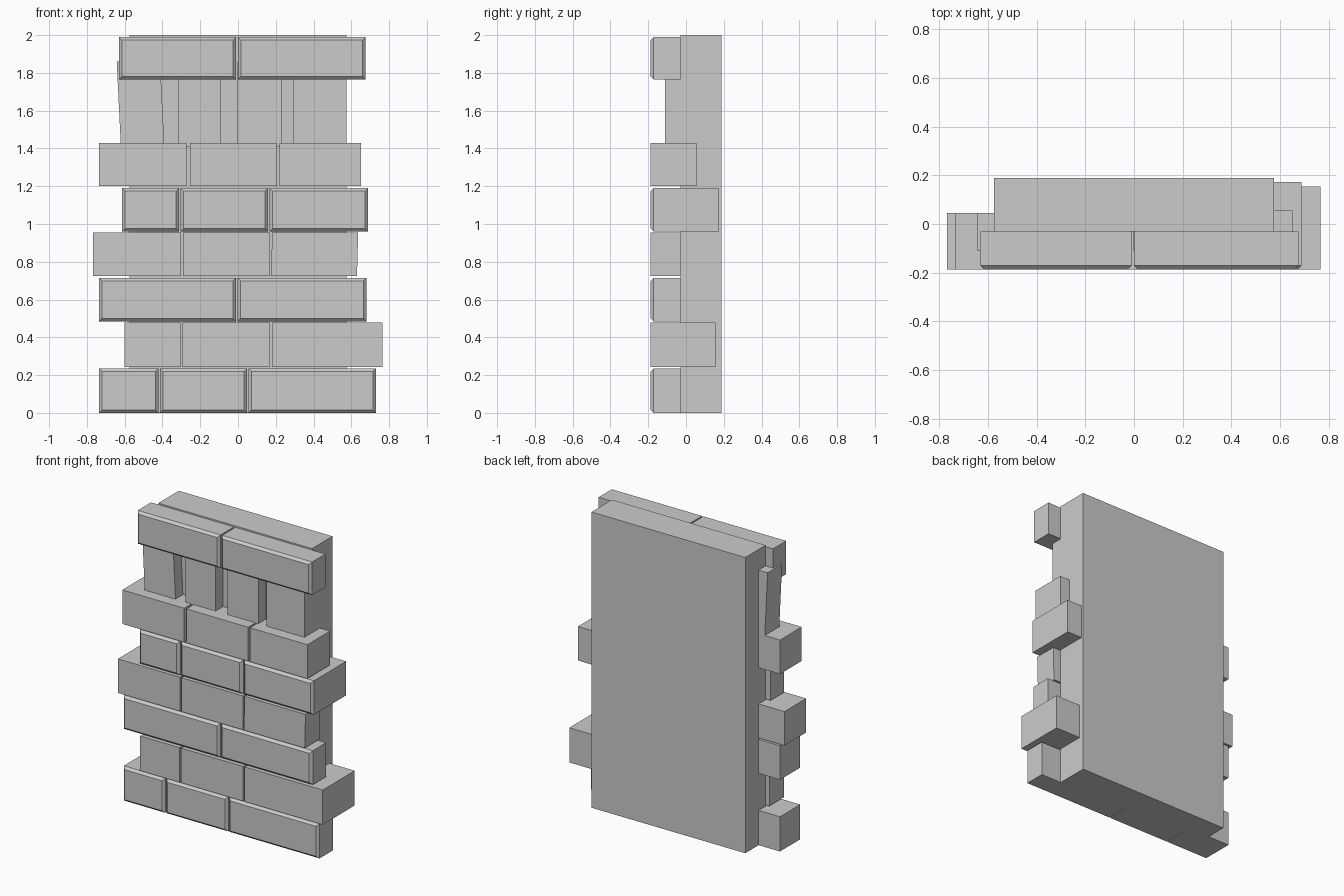
import bpy, bmesh

if "Cube" in bpy.data.objects:
    bpy.data.objects.remove(bpy.data.objects["Cube"])

FRONT, BACK, WALL = -0.187, 0.188, -0.03


def block(name, x0, x1, y0, y1, z0, z1, chamfer=0.0, lean=0.0):
    """Box with optional chamfered front rim and sideways lean at the top."""
    bm = bmesh.new()
    bmesh.ops.create_cube(bm, size=1)
    for v in bm.verts:
        top = v.co.z > 0
        v.co = (x1 if v.co.x > 0 else x0,
                y1 if v.co.y > 0 else y0,
                z1 if top else z0)
        if top:
            v.co.x += lean
    if chamfer:
        rim = [e for e in bm.edges if all(v.co.y < y0 + 1e-5 for v in e.verts)]
        bmesh.ops.bevel(bm, geom=rim, offset=chamfer, segments=1,
                        affect='EDGES', profile=0.5)
    bmesh.ops.recalc_face_normals(bm, faces=bm.faces)
    mesh = bpy.data.meshes.new(name)
    bm.to_mesh(mesh)
    bm.free()
    obj = bpy.data.objects.new(name, mesh)
    bpy.context.collection.objects.link(obj)
    return obj


# Backing slab
block("wall_core", -0.575, 0.575, WALL, BACK, 0, 2)

# Horizontal courses: z range, chamfered?, bricks as (x0, x1, back y)
courses = [
    (0.000, 0.235, True, [(-0.735, -0.422, 0.045), (-0.414, 0.048, WALL), (0.056, 0.73, WALL)]),
    (0.243, 0.478, False, [(-0.602, -0.305, WALL), (-0.295, 0.17, WALL), (0.18, 0.765, 0.155)]),
    (0.485, 0.715, True, [(-0.735, -0.01, 0.045), (-0.003, 0.68, WALL)]),
    (0.725, 0.955, False, [(-0.768, -0.302, 0.045), (-0.292, 0.167, WALL), (0.175, 0.63, WALL)]),
    (0.960, 1.190, True, [(-0.613, -0.312, WALL), (-0.304, 0.16, WALL), (0.167, 0.688, 0.173)]),
    (1.200, 1.430, False, [(-0.735, -0.272, 0.045), (-0.255, 0.207, WALL), (0.22, 0.65, 0.055)]),
    (1.765, 1.990, True, [(-0.63, -0.01, WALL), (0.0, 0.675, WALL)]),
]
for row, (z0, z1, chamfered, bricks) in enumerate(courses, 1):
    for col, (x0, x1, back) in enumerate(bricks, 1):
        lean = 0.006 if (row, col) == (4, 3) else 0.0
        block(f"course_{row}_brick_{col}", x0, x1, FRONT, back, z0, z1,
              0.016 if chamfered else 0.0, lean)

# Recessed upright bricks below the top course; the first one leans outward
uprights = [(-0.62, -0.39, 0.045, -0.022), (-0.315, -0.09, 0.045, 0),
            (-0.003, 0.23, 0.045, 0), (0.29, 0.574, 0.045, 0)]
for i, (x0, x1, back, lean) in enumerate(uprights, 1):
    block(f"upright_brick_{i}", x0, x1, -0.11, back, 1.41, 1.86, lean=lean)
